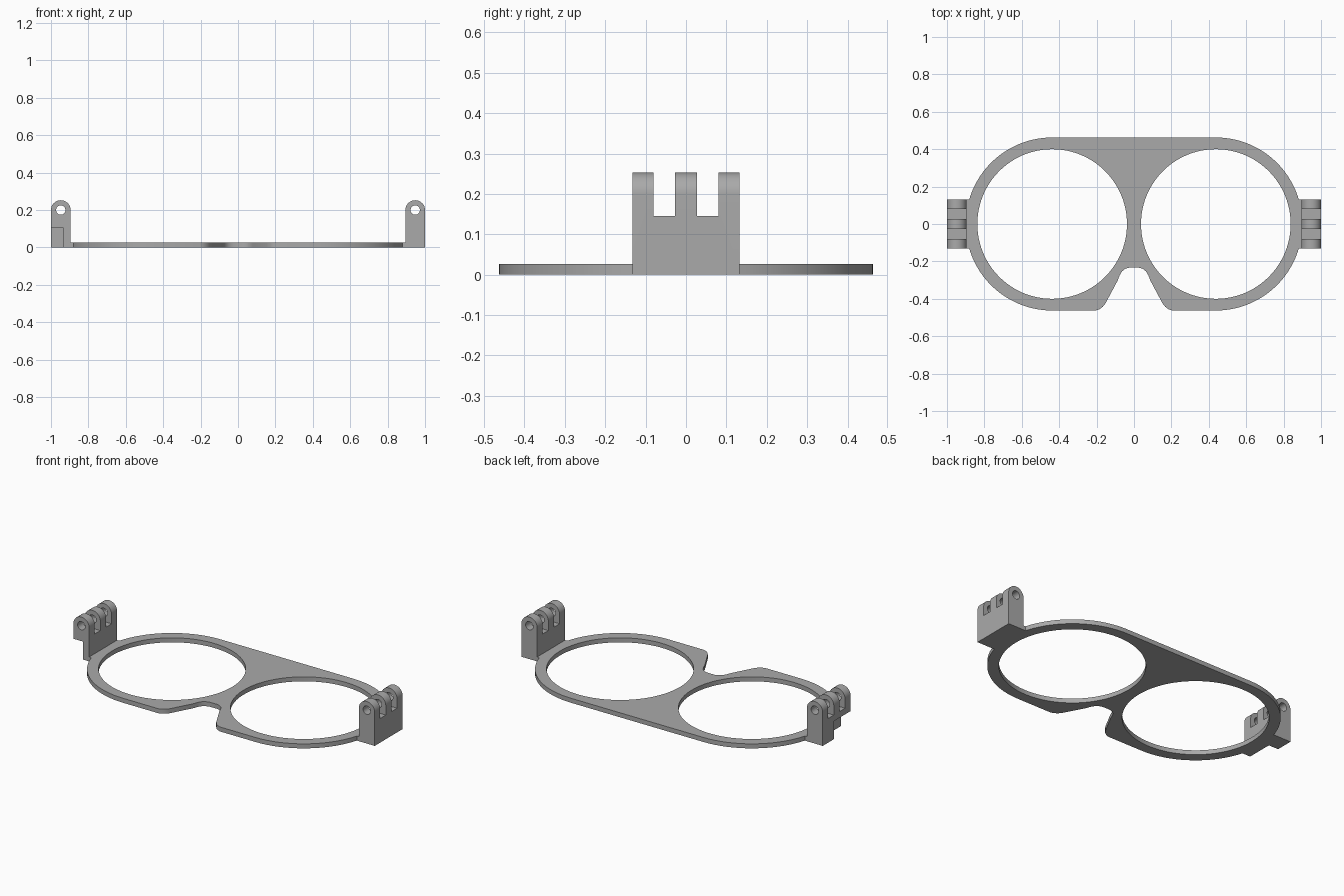
import bpy, bmesh, math
from mathutils import Matrix

if "Cube" in bpy.data.objects:
    bpy.data.objects.remove(bpy.data.objects["Cube"])

grey = bpy.data.materials.new("mid grey")
grey.diffuse_color = (0.4, 0.4, 0.4, 1)
grey.use_nodes = True
grey.node_tree.nodes["Principled BSDF"].inputs["Base Color"].default_value = grey.diffuse_color

CX, R_OUT, R_LENS, THICK = 0.4375, 0.4625, 0.40, 0.027
H_IN, H_OUT, H_Y = 0.895, 1.0, 0.132


def arc(cx, cy, r, a0, a1, n):
    return [(cx + r * math.cos(math.radians(a0 + (a1 - a0) * i / n)),
             cy + r * math.sin(math.radians(a0 + (a1 - a0) * i / n))) for i in range(n + 1)]


def extrude(name, loops, depth, matrix):
    """Filled outline with holes, extruded symmetrically by depth."""
    cu = bpy.data.curves.new(name, 'CURVE')
    cu.dimensions, cu.fill_mode, cu.extrude = '2D', 'BOTH', depth / 2
    for loop in loops:
        sp = cu.splines.new('POLY')
        sp.points.add(len(loop) - 1)
        for p, (x, y) in zip(sp.points, loop):
            p.co = (x, y, 0, 1)
        sp.use_cyclic_u = True
    tmp = bpy.data.objects.new(name + "_outline", cu)
    bpy.context.collection.objects.link(tmp)
    me = bpy.data.meshes.new_from_object(tmp.evaluated_get(bpy.context.evaluated_depsgraph_get()))
    bpy.data.objects.remove(tmp)
    bm = bmesh.new()
    bm.from_mesh(me)
    bmesh.ops.remove_doubles(bm, verts=bm.verts, dist=1e-5)
    bmesh.ops.transform(bm, matrix=matrix, verts=bm.verts)
    bmesh.ops.recalc_face_normals(bm, faces=bm.faces)
    bm.to_mesh(me)
    bm.free()
    me.materials.clear()
    me.materials.append(grey)
    ob = bpy.data.objects.new(name, me)
    bpy.context.collection.objects.link(ob)
    return ob


def cut_box(ob, lo, hi):
    """Subtract an axis-aligned box from an object."""
    bm = bmesh.new()
    bmesh.ops.create_cube(bm, size=1)
    for v in bm.verts:
        v.co = [(a + b) / 2 + c * (b - a) for a, b, c in zip(lo, hi, v.co)]
    me = bpy.data.meshes.new("cutter")
    bm.to_mesh(me)
    bm.free()
    me.materials.append(grey)
    cutter = bpy.data.objects.new("cutter", me)
    bpy.context.collection.objects.link(cutter)
    mod = ob.modifiers.new("cut", 'BOOLEAN')
    mod.operation, mod.solver, mod.object = 'DIFFERENCE', 'EXACT', cutter
    bpy.context.view_layer.update()
    ob.data = bpy.data.meshes.new_from_object(ob.evaluated_get(bpy.context.evaluated_depsgraph_get()))
    ob.modifiers.clear()
    bpy.data.objects.remove(cutter)


def smooth(ob):
    bpy.ops.object.select_all(action='DESELECT')
    ob.select_set(True)
    bpy.context.view_layer.objects.active = ob
    bpy.ops.object.shade_smooth_by_angle(angle=math.radians(30))


# Front frame: rounded outline with hinge tabs and nose notch, two lens holes
a = math.degrees(math.asin(H_Y / R_OUT))
half = arc(CX, 0, R_OUT, 90, a, 32) + [(H_IN, H_Y), (H_IN, -H_Y)]
half += arc(CX, 0, R_OUT, -a, -90, 32)
half += [(.205, -R_OUT), (.185, -.456), (.167, -.443), (.153, -.425),
         (.087, -.302), (.077, -.275), (.064, -.253), (.047, -.24), (.025, -.233)]
outline = half + [(-x, y) for x, y in reversed(half)]
lenses = [arc(s * CX, 0, R_LENS, 0, 360, 96)[:-1] for s in (-1, 1)]
frame = extrude("lens_frame", [outline] + lenses, THICK, Matrix.Translation((0, 0, THICK / 2)))
smooth(frame)

# Hinges: round-topped blocks with a pin hole, slotted into three fingers
upright = Matrix.Rotation(math.pi / 2, 4, 'X')
hr = (H_OUT - H_IN) / 2
for side, label in ((-1, "left"), (1, "right")):
    mid = side * (H_IN + H_OUT) / 2
    profile = [(mid - hr, 0), (mid + hr, 0)] + arc(mid, 0.2, hr, 0, 180, 24)
    pin = arc(mid, 0.2, 0.025, 0, 360, 32)[:-1]
    hinge = extrude(label + "_hinge", [profile, pin], 2 * H_Y, upright)
    for y0, y1 in ((-0.08, -0.027), (0.027, 0.08)):
        cut_box(hinge, (mid - 0.1, y0, 0.145), (mid + 0.1, y1, 0.4))
    if side < 0:  # relief at the outer lower front of the left hinge
        cut_box(hinge, (-1.1, -0.3, -0.1), (-0.935, 0.027, 0.108))
    smooth(hinge)
